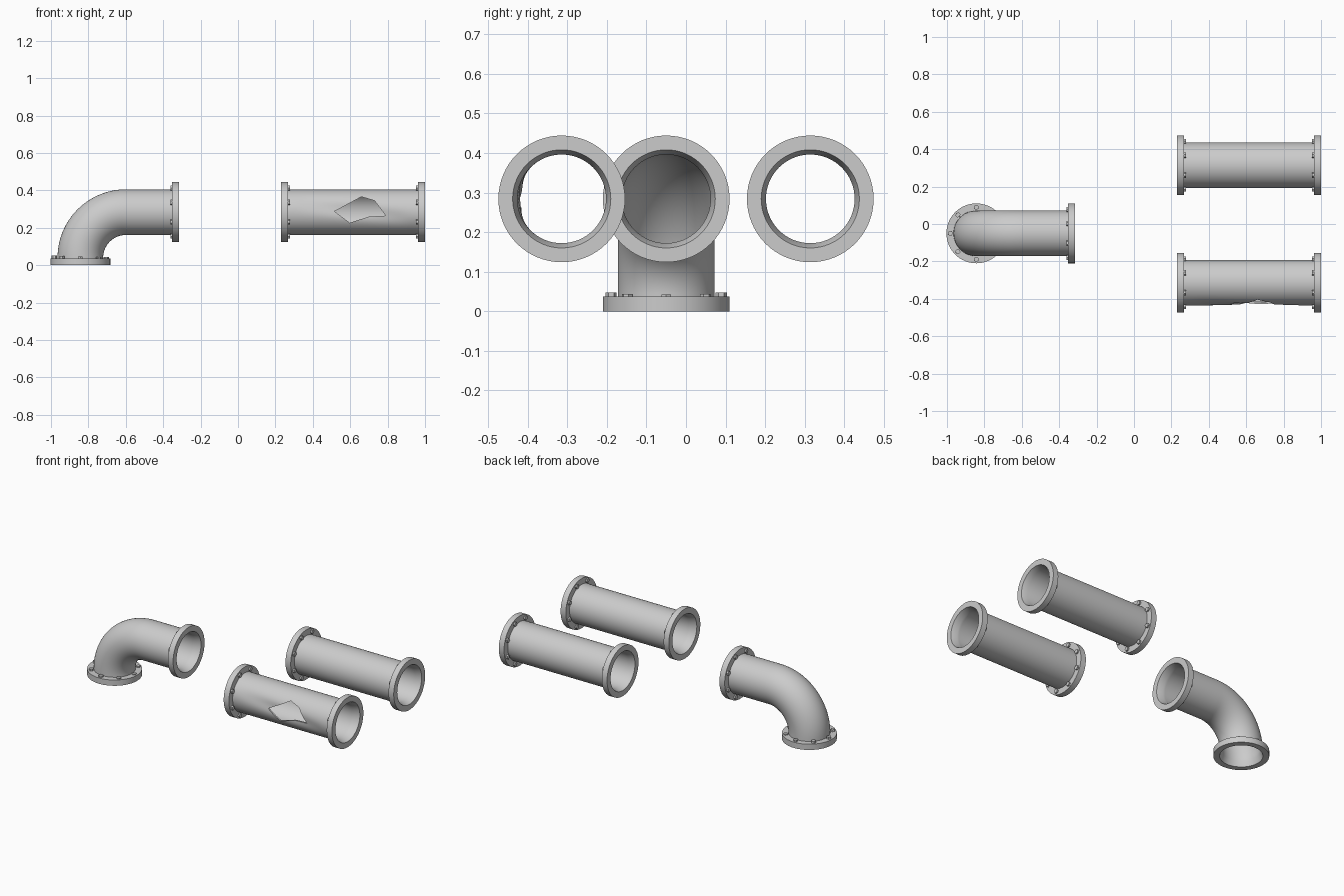
import bpy, bmesh, math
from mathutils import Vector

if "Cube" in bpy.data.objects:
    bpy.data.objects.remove(bpy.data.objects["Cube"])

SEG = 64
R_FLANGE, R_OUT, R_IN, R_MOUTH = 0.16, 0.122, 0.112, 0.124
T = 0.037        # flange thickness
ZC = 0.284       # height of the horizontal pipe axes
BEND = 0.244     # elbow bend radius


def make_object(name, bm):
    bmesh.ops.recalc_face_normals(bm, faces=bm.faces)
    me = bpy.data.meshes.new(name)
    bm.to_mesh(me)
    bm.free()
    ob = bpy.data.objects.new(name, me)
    bpy.context.collection.objects.link(ob)
    return ob


def smooth(ob):
    bpy.ops.object.select_all(action='DESELECT')
    ob.select_set(True)
    bpy.context.view_layer.objects.active = ob
    bpy.ops.object.shade_smooth_by_angle(angle=math.radians(30))


def straight_path(y):
    return lambda s: (Vector((0.23 + s, y, ZC)), 0.0)


def elbow_path(s):
    # rises from the floor, bends through 90 degrees, runs along +x
    arc = BEND * math.pi / 2
    if s < 0.04:
        return Vector((-0.843, -0.05, s)), math.pi / 2
    if s < 0.04 + arc:
        a = (s - 0.04) / BEND
        return Vector((-0.599 - BEND * math.cos(a), -0.05, 0.04 + BEND * math.sin(a))), math.pi / 2 - a
    return Vector((-0.599 + s - 0.04 - arc, -0.05, ZC)), 0.0


def ring_point(path, s, r, a):
    c, t = path(s)
    side, up = Vector((0, 1, 0)), Vector((-math.sin(t), 0, math.cos(t)))
    return c + r * (math.cos(a) * side + math.sin(a) * up)


def flanged_pipe(name, path, length, steps):
    # closed wall section swept round the path: flange, body, flange, bore
    L = length
    body = [T + (L - 2 * T) * i / steps for i in range(steps + 1)]
    prof = [(0, R_MOUTH), (0, R_FLANGE), (T, R_FLANGE)]
    prof += [(s, R_OUT) for s in body]
    prof += [(L - T, R_FLANGE), (L, R_FLANGE), (L, R_MOUTH)]
    prof += [(s, R_IN) for s in reversed(body)]
    bm = bmesh.new()
    rings = [[bm.verts.new(ring_point(path, s, r, 2 * math.pi * i / SEG)) for i in range(SEG)]
             for s, r in prof]
    for k, a in enumerate(rings):
        b = rings[(k + 1) % len(rings)]
        for i in range(SEG):
            j = (i + 1) % SEG
            bm.faces.new((a[i], a[j], b[j], b[i]))
    return make_object(name, bm)


def bolts(name, path, s0, s1, phase):
    # eight hexagonal heads on the inner face of a flange
    bm = bmesh.new()
    for k in range(8):
        a = math.pi / 4 * k + phase
        caps = []
        for s in (s0, s1):
            c = ring_point(path, s, 0.139, a)
            t = path(s0)[1]
            up = Vector((-math.sin(t), 0, math.cos(t)))
            caps.append([bm.verts.new(c + 0.014 * (math.cos(h * math.pi / 3 + a) * Vector((0, 1, 0))
                                                   + math.sin(h * math.pi / 3 + a) * up)) for h in range(6)])
        bm.faces.new(caps[0])
        bm.faces.new(caps[1])
        for h in range(6):
            g = (h + 1) % 6
            bm.faces.new((caps[0][h], caps[0][g], caps[1][g], caps[1][h]))
    return make_object(name, bm)


def pipe_with_bolts(name, path, length, steps, first_phase):
    ob = flanged_pipe(name, path, length, steps)
    bolts(name + "_bolts_start", path, T - 0.004, T + 0.01, first_phase)
    bolts(name + "_bolts_end", path, length - T + 0.004, length - T - 0.01, math.pi / 8)
    return ob


elbow_len = 0.04 + BEND * math.pi / 2 + 0.284
smooth(pipe_with_bolts("elbow_pipe", elbow_path, elbow_len, 40, 0))
smooth(pipe_with_bolts("intact_pipe", straight_path(0.314), 0.77, 1, math.pi / 8))
broken = pipe_with_bolts("broken_pipe", straight_path(-0.314), 0.77, 50, math.pi / 8)

# shallow dent along a slanting crease on the front of the broken pipe
for v in broken.data.vertices:
    x, y, z = v.co
    if y < -0.33 and 0.28 < x < 0.95:
        zc = 0.29 - 0.13 * (x - 0.63)
        fade = min(1, (x - 0.28) / 0.08, (0.95 - x) / 0.08)
        v.co.y += 0.011 * fade * math.exp(-((x - 0.63) / 0.24) ** 2 - ((z - zc) / 0.035) ** 2)

# jagged hole cut through the front wall
outline = [(0.516, 0.288), (0.597, 0.227), (0.70, 0.26), (0.79, 0.265), (0.73, 0.345), (0.66, 0.366)]
bm = bmesh.new()
near = [bm.verts.new((x, -0.55, z)) for x, z in outline]
far = [bm.verts.new((x, -0.33, z)) for x, z in outline]
bm.faces.new(near)
bm.faces.new(far)
for i in range(len(outline)):
    j = (i + 1) % len(outline)
    bm.faces.new((near[i], near[j], far[j], far[i]))
cutter = make_object("hole_cutter", bm)
cutter.hide_render = True
mod = broken.modifiers.new("hole", 'BOOLEAN')
mod.operation = 'DIFFERENCE'
mod.solver = 'EXACT'
mod.object = cutter
bpy.context.view_layer.objects.active = broken
bpy.ops.object.modifier_apply(modifier="hole")
bpy.data.objects.remove(cutter)
smooth(broken)
